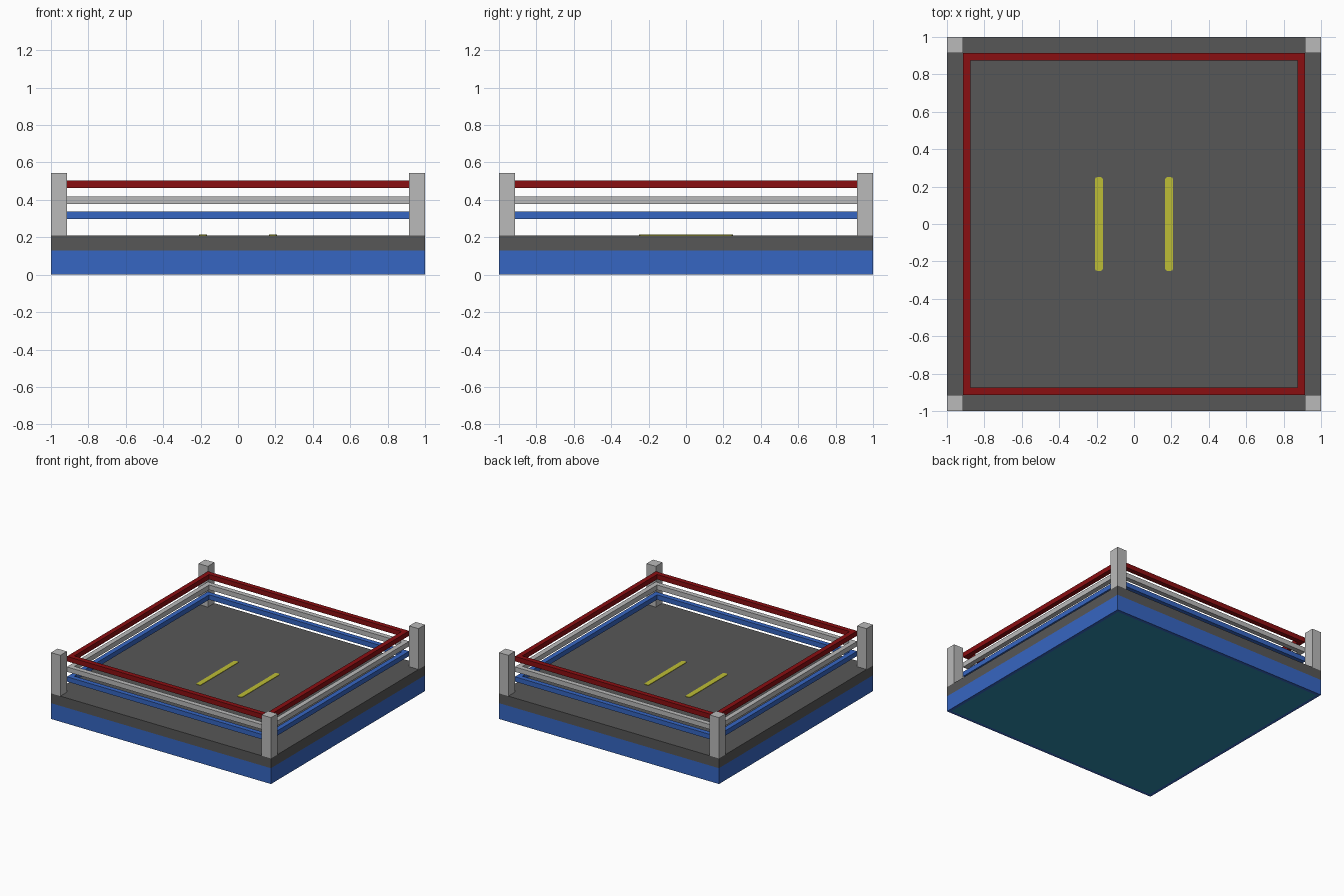
import bpy, bmesh

cube = bpy.data.objects.get("Cube")
if cube:
    bpy.data.objects.remove(cube, do_unlink=True)


def material(name, rgb):
    """Flat material from 0-255 sRGB values, stored as linear."""
    lin = [(c / 255 / 12.92) if c <= 10 else ((c / 255 + 0.055) / 1.055) ** 2.4 for c in rgb]
    m = bpy.data.materials.new(name)
    m.use_nodes = True
    m.diffuse_color = (*lin, 1)
    m.node_tree.nodes["Principled BSDF"].inputs["Base Color"].default_value = (*lin, 1)
    return m


BLUE = material("blue", (54, 102, 194))
DARK = material("dark grey", (87, 87, 87))
RED = material("red", (138, 14, 17))
GREY = material("light grey", (186, 186, 186))
YELLOW = material("yellow", (190, 190, 54))
TEAL = material("teal", (44, 140, 170))


def finish(name, bm, *mats):
    bmesh.ops.recalc_face_normals(bm, faces=bm.faces)
    mesh = bpy.data.meshes.new(name)
    bm.to_mesh(mesh)
    bm.free()
    for m in mats:
        mesh.materials.append(m)
    obj = bpy.data.objects.new(name, mesh)
    bpy.context.collection.objects.link(obj)
    return obj


def box_mesh(lo, hi):
    bm = bmesh.new()
    bmesh.ops.create_cube(bm, size=1)
    for v in bm.verts:
        v.co = [(a + b) / 2 + c * (b - a) for a, b, c in zip(lo, hi, v.co)]
    return bm


def square_ring(name, inner, outer, z0, z1, mat):
    """Rectangular section swept round the four mitred corners."""
    bm = bmesh.new()
    section = [(outer, z0), (outer, z1), (inner, z1), (inner, z0)]
    corners = [[bm.verts.new((sx * r, sy * r, z)) for r, z in section]
               for sx, sy in ((1, 1), (-1, 1), (-1, -1), (1, -1))]
    for i in range(4):
        a, b = corners[i], corners[(i + 1) % 4]
        for j in range(4):
            k = (j + 1) % 4
            bm.faces.new((a[j], a[k], b[k], b[j]))
    return finish(name, bm, mat)


# Platform skirt, with a coloured panel inset in its underside
bm = box_mesh((-1, -1, 0), (1, 1, 0.13))
bm.normal_update()
bottom = [f for f in bm.faces if f.normal.z < -0.5]
bmesh.ops.inset_region(bm, faces=bottom, thickness=0.035)
bottom[0].material_index = 1
finish("platform_skirt", bm, BLUE, TEAL)

# Canvas deck on top of the skirt
finish("canvas_deck", box_mesh((-1, -1, 0.13), (1, 1, 0.21)), DARK)

# Corner posts
for sx, side in ((1, "left"), (-1, "right")):
    for sy, end in ((-1, "front"), (1, "back")):
        c = 0.9575
        h = 0.0425
        finish(f"post_{end}_{side}",
               box_mesh((sx * c - h, sy * c - h, 0.21), (sx * c + h, sy * c + h, 0.545)), GREY)

# Three ropes running round inside the posts
for name, z, mat in (("rope_lower", 0.317, BLUE), ("rope_middle", 0.398, GREY),
                     ("rope_upper", 0.484, RED)):
    square_ring(name, 0.875, 0.915, z - 0.02, z + 0.02, mat)

# Painted start lines with softened corners
for sx, side in ((1, "left"), (-1, "right")):
    x = sx * 0.1875
    bm = box_mesh((x - 0.021, -0.25, 0.209), (x + 0.021, 0.25, 0.214))
    upright = [e for e in bm.edges if abs(e.verts[0].co.z - e.verts[1].co.z) > 0.001]
    bmesh.ops.bevel(bm, geom=upright, offset=0.01, segments=2, profile=0.5, affect='EDGES')
    finish(f"start_line_{side}", bm, YELLOW)
